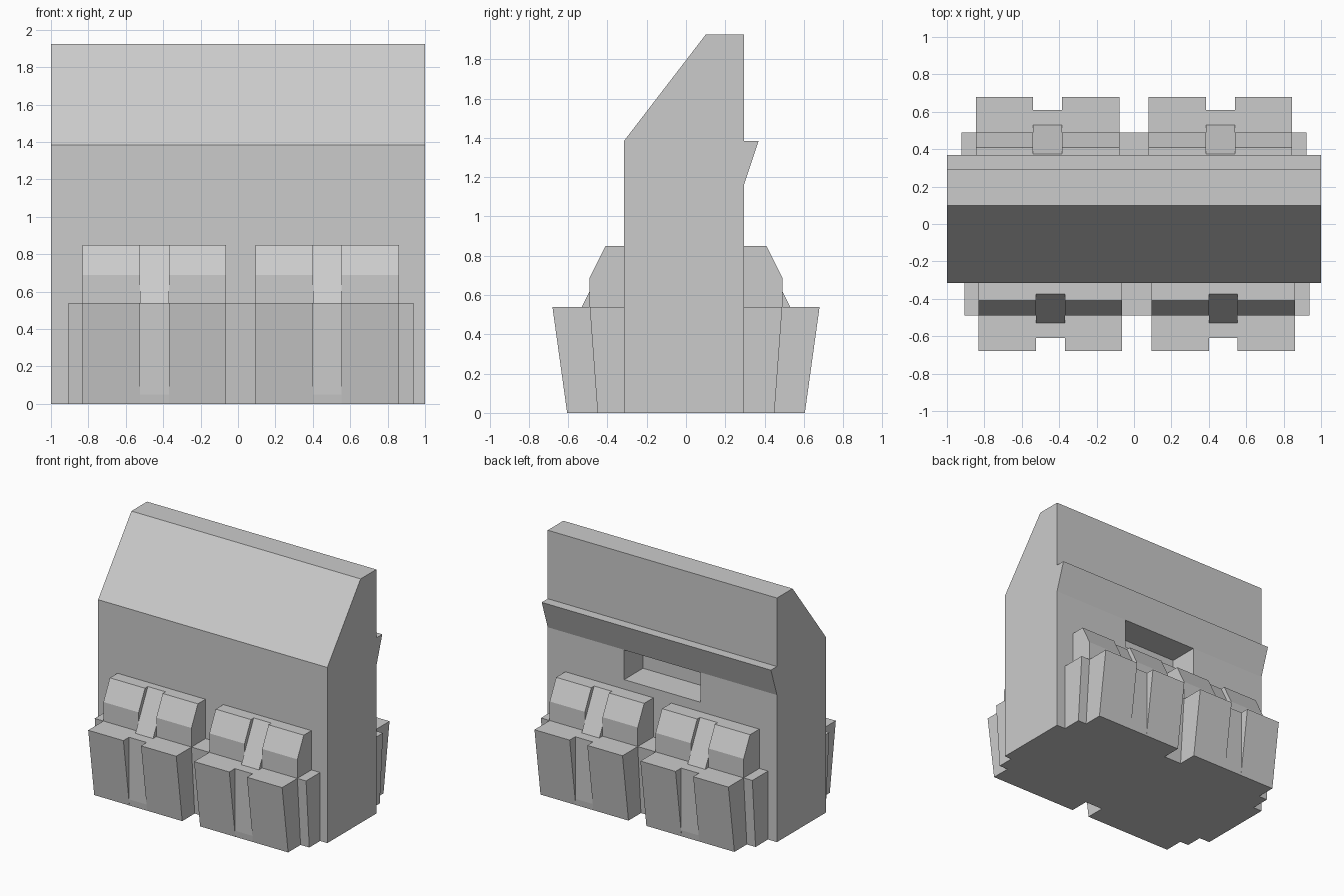
import bpy, bmesh

if "Cube" in bpy.data.objects:
    bpy.data.objects.remove(bpy.data.objects["Cube"])

grey = bpy.data.materials.new("plain_grey")
grey.diffuse_color = (0.6, 0.6, 0.6, 1)
grey.use_nodes = True
grey.node_tree.nodes["Principled BSDF"].inputs["Base Color"].default_value = grey.diffuse_color


def extrude(name, profile, x0, x1, side=1):
    """Extrude a (y, z) profile from x0 to x1; side=-1 mirrors it to the front."""
    bm = bmesh.new()
    face = bm.faces.new([bm.verts.new((x0, y * side, z)) for y, z in profile])
    new = bmesh.ops.extrude_face_region(bm, geom=[face])["geom"]
    bmesh.ops.translate(bm, vec=(x1 - x0, 0, 0),
                        verts=[v for v in new if isinstance(v, bmesh.types.BMVert)])
    bmesh.ops.recalc_face_normals(bm, faces=bm.faces)
    mesh = bpy.data.meshes.new(name)
    bm.to_mesh(mesh)
    bm.free()
    mesh.materials.append(grey)
    obj = bpy.data.objects.new(name, mesh)
    bpy.context.collection.objects.link(obj)
    return obj


# Main slab with sloped front top and a ledge along the back
body = extrude("body", [(-0.315, 0), (-0.315, 1.385), (0.10, 1.925), (0.295, 1.925),
                        (0.295, 1.385), (0.37, 1.385), (0.295, 1.16), (0.295, 0)], -1, 1)

# Recess under the back ledge
cutter = extrude("recess_cutter", [(0.06, 0.925), (0.06, 1.158), (0.4, 1.158), (0.4, 0.925)],
                 -0.333, 0.333)
cutter.hide_render = True
cut = body.modifiers.new("recess", 'BOOLEAN')
cut.operation = 'DIFFERENCE'
cut.solver = 'EXACT'
cut.object = cutter
bpy.context.view_layer.objects.active = body
bpy.ops.object.modifier_apply(modifier=cut.name)
bpy.data.objects.remove(cutter)

# Profiles of the pouch parts, drawn for the back and mirrored to the front
plate = [(0.29, 0), (0.45, 0), (0.49, 0.54), (0.29, 0.54)]
pocket = [(0.29, 0), (0.605, 0), (0.68, 0.54), (0.29, 0.54)]
groove = [(0.29, 0), (0.605, 0), (0.61, 0.05), (0.61, 0.54), (0.29, 0.54)]
contents = [(0.29, 0.54), (0.49, 0.54), (0.49, 0.69), (0.41, 0.85), (0.29, 0.85)]
strap = [(0.29, 0.54), (0.53, 0.54), (0.375, 0.85), (0.29, 0.85)]

HALF, SLOT = 0.384, 0.077   # half widths of a pouch and of its centre strap

for side, label, shift in ((1, "back", 0.0), (-1, "front", 0.015)):
    extrude(label + "_plate", plate, -0.922 + shift, 0.922 + shift, side)
    for c in (-0.462 + shift, 0.462 + shift):
        for x0, x1 in ((c - HALF, c - SLOT), (c + SLOT, c + HALF)):
            extrude(label + "_pocket", pocket, x0, x1, side)
            extrude(label + "_pocket_contents", contents, x0, x1, side)
        extrude(label + "_pocket_groove", groove, c - SLOT, c + SLOT, side)
        extrude(label + "_strap", strap, c - SLOT, c + SLOT, side)
